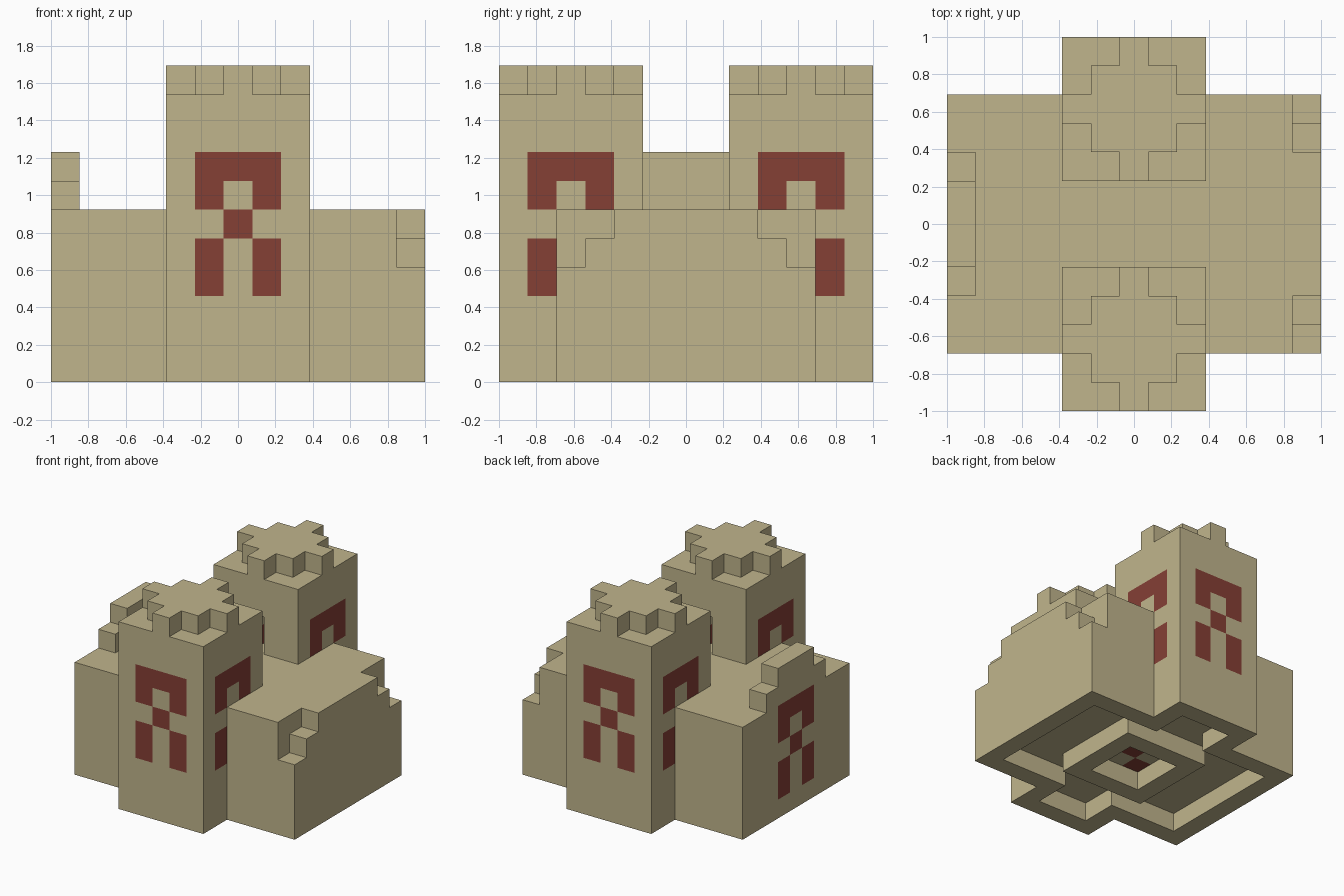
import bpy, bmesh
from mathutils import Vector

cube = bpy.data.objects.get("Cube")
if cube:
    bpy.data.objects.remove(cube, do_unlink=True)

N = 13            # blocks along the longest side
U = 2 / N         # size of one block
LAST = N - 1


def material(name, color):
    m = bpy.data.materials.new(name)
    m.use_nodes = True
    m.diffuse_color = color
    bsdf = m.node_tree.nodes["Principled BSDF"]
    bsdf.inputs["Base Color"].default_value = color
    bsdf.inputs["Roughness"].default_value = 0.9
    return m


MATERIALS = [material("sandstone", (0.53, 0.46, 0.265, 1)),
             material("red_clay", (0.235, 0.05, 0.036, 1))]


def box(x0, x1, y0, y1, z0, z1):
    """All blocks between the given inclusive indices."""
    return {(x, y, z) for x in range(x0, x1 + 1)
            for y in range(y0, y1 + 1) for z in range(z0, z1 + 1)}


def flip(cells):
    """Mirror front to back."""
    return {(x, LAST - y, z) for x, y, z in cells}


def mosaic(place, top):
    """Figure three blocks wide and five tall, arch, dot and two legs."""
    rows = ["###", "#.#", ".#.", "#.#", "#.#"]
    return {place(c, top - r) for r, row in enumerate(rows)
            for c, mark in enumerate(row) if mark == "#"}


# Front tower: hollow shaft with a doorway towards the middle of the roof
tower = box(4, 8, 0, 4, 1, 9) - box(5, 7, 1, 3, 2, 8) - box(6, 6, 4, 4, 6, 7)
crown = {(x, y, 10) for x, y, z in box(4, 8, 0, 4, 0, 0)
         if abs(x - 6) + abs(y - 2) <= 2}
towers = tower | flip(tower)
shafts = box(4, 8, 0, 4, 1, 9)
shafts |= flip(shafts)

# Hall with stepped notches on one end
notch = box(12, 12, 2, 2, 4, 5) | box(12, 12, 3, 3, 5, 5)
hall = box(0, 12, 2, 10, 1, 5) - shafts - notch - flip(notch)

# Stepped gable on the other end
gable = box(0, 0, 4, 8, 6, 6) | box(0, 0, 5, 7, 7, 7)

# Foundation: recessed underside with a square ring in the centre
recess = box(1, 11, 3, 9, 0, 0) | box(5, 7, 1, 3, 0, 0) | box(5, 7, 9, 11, 0, 0)
ring = box(4, 8, 4, 8, 0, 0) - box(5, 7, 5, 7, 0, 0)
foundation = (box(0, 12, 2, 10, 0, 0) | box(4, 8, 0, 12, 0, 0)) - recess

# Clay blocks: tower mosaics on three sides, the gable end, and the pit ceiling
red = mosaic(lambda c, z: (5 + c, 0, z), 7)
for side in (4, 8):
    red |= mosaic(lambda c, z: (side, 1 + c, z), 7)
red |= flip(red)
red |= mosaic(lambda c, z: (0, 5 + c, z), 5)
red |= {(x, y, 1) for x, y, z in box(5, 7, 5, 7, 1, 1) if abs(x - 6) == abs(y - 6)}

PARTS = {
    "foundation": foundation,
    "foundation_ring": ring,
    "hall": hall,
    "gable": gable,
    "front_tower": tower,
    "back_tower": flip(tower),
    "front_tower_crown": crown,
    "back_tower_crown": flip(crown),
}
SOLID = set().union(*PARTS.values())


def build(name, cells):
    """Mesh the exposed sides of the blocks and merge flat areas."""
    bm = bmesh.new()
    for cell in sorted(cells):
        center = (Vector(cell) + Vector((0.5, 0.5, 0.5))) * U - Vector((1, 1, 0))
        for axis in range(3):
            for sign in (-1, 1):
                n = Vector((0, 0, 0))
                n[axis] = sign
                if tuple(int(a + b) for a, b in zip(cell, n)) in SOLID:
                    continue
                s = Vector((0, 0, 0))
                s[(axis + 1) % 3] = 1
                t = n.cross(s)
                corners = (s + t, t - s, -s - t, s - t)
                face = bm.faces.new([bm.verts.new(center + (n + c) * U / 2)
                                     for c in corners])
                face.material_index = int(cell in red)
    bmesh.ops.remove_doubles(bm, verts=bm.verts, dist=U / 100)
    bmesh.ops.dissolve_limit(bm, angle_limit=0.01, verts=bm.verts,
                             edges=bm.edges, delimit={'MATERIAL'})
    mesh = bpy.data.meshes.new(name)
    bm.to_mesh(mesh)
    bm.free()
    for m in MATERIALS:
        mesh.materials.append(m)
    obj = bpy.data.objects.new(name, mesh)
    bpy.context.collection.objects.link(obj)


for part_name, part_cells in PARTS.items():
    build(part_name, part_cells)
